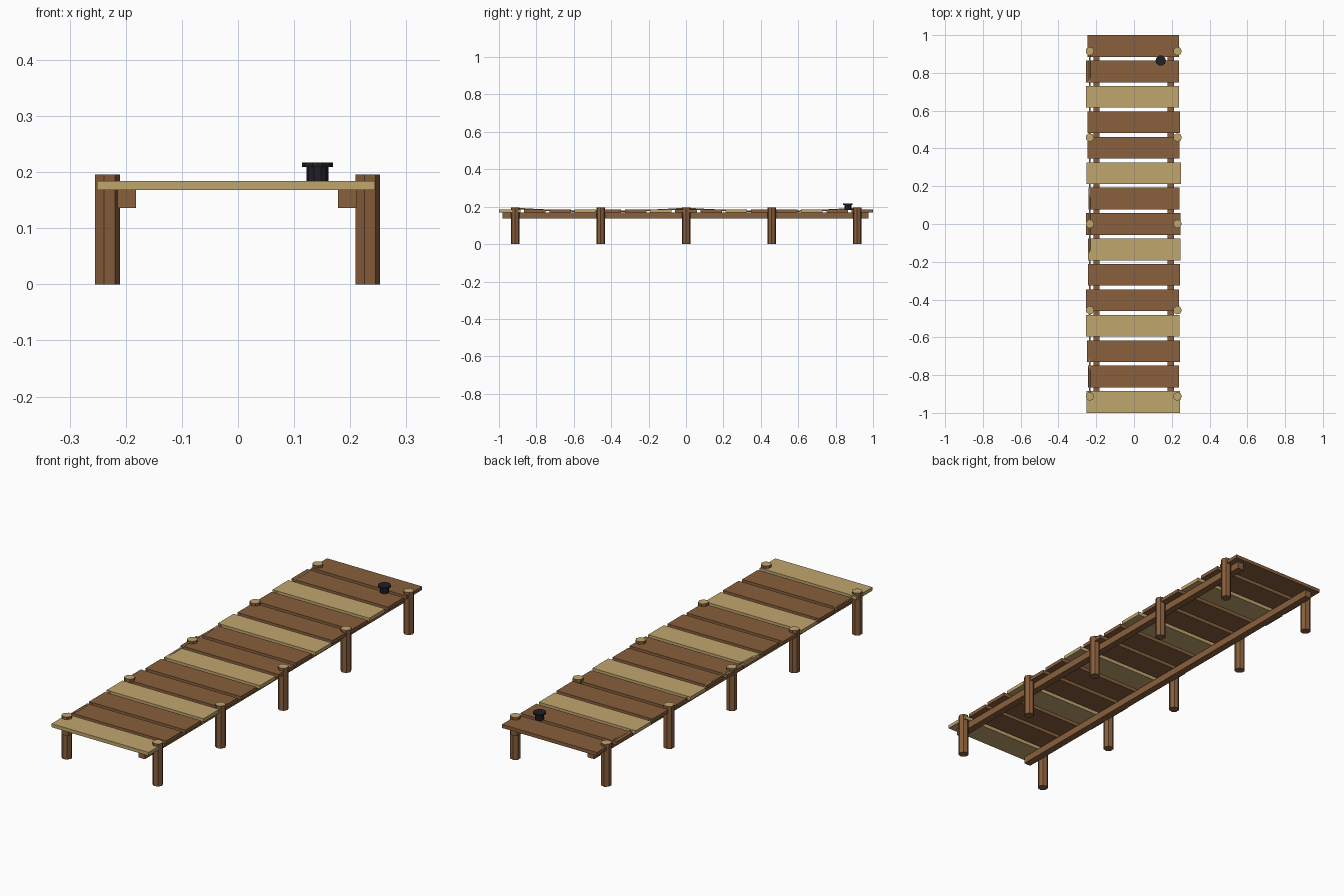
import bpy, bmesh, math

if "Cube" in bpy.data.objects:
    bpy.data.objects.remove(bpy.data.objects["Cube"])

def material(name, rgb):
    m = bpy.data.materials.new(name)
    m.diffuse_color = (*rgb, 1)
    m.use_nodes = True
    m.node_tree.nodes["Principled BSDF"].inputs["Base Color"].default_value = m.diffuse_color
    return m

BROWN = material("brown wood", (0.25, 0.115, 0.046))
TAN = material("pale wood", (0.53, 0.38, 0.155))
IRON = material("dark iron", (0.014, 0.014, 0.022))

def finish(name, bm, *mats):
    me = bpy.data.meshes.new(name)
    bm.to_mesh(me)
    bm.free()
    for m in mats:
        me.materials.append(m)
    ob = bpy.data.objects.new(name, me)
    bpy.context.collection.objects.link(ob)
    return ob

def box(name, lo, hi, mat):
    bm = bmesh.new()
    bmesh.ops.create_cube(bm, size=1)
    for v in bm.verts:
        v.co = [(a + b) / 2 + c * (b - a) for a, b, c in zip(lo, hi, v.co)]
    return finish(name, bm, mat)

def lathe(bm, x, y, sides, profile):
    """Stack flat-sided rings of (radius, z), capped at both ends."""
    rings = [[bm.verts.new((x + r * math.cos(math.tau * k / sides),
                            y + r * math.sin(math.tau * k / sides), z))
              for k in range(sides)] for r, z in profile]
    for a, b in zip(rings, rings[1:]):
        for k in range(sides):
            n = (k + 1) % sides
            bm.faces.new((a[k], a[n], b[n], b[k]))
    bm.faces.new(rings[0][::-1])
    bm.faces.new(rings[-1])

# Deck planks: slightly uneven ends, every third one pale
ENDS = [(-.251, .244), (-.244, .239), (-.248, .243), (-.253, .241), (-.253, .239),
        (-.244, .243), (-.243, .247), (-.253, .247), (-.241, .241), (-.251, .248),
        (-.246, .240), (-.246, .243), (-.255, .239), (-.253, .239), (-.246, .239)]
for i, (left, right) in enumerate(ENDS):
    y = -0.9425 + i * 1.885 / 14
    box(f"deck_plank_{i + 1}", (left, y - 0.0575, 0.168), (right, y + 0.0575, 0.184),
        TAN if i % 3 == 0 else BROWN)

# Long beams under the deck
for side, x in (("left", -0.1985), ("right", 0.1945)):
    box(f"{side}_beam", (x - 0.0165, -0.98, 0.136), (x + 0.0165, 0.976, 0.168), BROWN)

# Seven-sided posts with pale cut tops
for side, x in (("left", -0.2337), ("right", 0.2303)):
    for j in range(5):
        bm = bmesh.new()
        lathe(bm, x, 0.001 + (j - 2) * 0.457, 7, [(0.0231, 0), (0.0231, 0.196)])
        for f in bm.faces:
            f.material_index = int(f.normal.z > 0.5 or f.calc_center_median().z > 0.19)
        bm.normal_update()
        finish(f"{side}_post_{j + 1}", bm, BROWN, TAN)

# Slack rope along the left posts
for s in (-1, 1):
    cu = bpy.data.curves.new("rope", "CURVE")
    cu.dimensions = "3D"
    cu.bevel_depth = 0.004
    cu.bevel_resolution = 0
    cu.use_fill_caps = True
    sp = cu.splines.new("POLY")
    sp.points.add(8)
    for k, p in enumerate(sp.points):
        t = k / 8
        p.co = (-0.2345, s * 0.914 * t, 0.191 - 0.016 * 4 * t * (1 - t), 1)
    cu.materials.append(TAN)
    ob = bpy.data.objects.new("front_rope" if s < 0 else "back_rope", cu)
    bpy.context.collection.objects.link(ob)

# Mooring bollard
bm = bmesh.new()
lathe(bm, 0.1415, 0.865, 10, [(0.0195, 0.183), (0.0195, 0.209), (0.0275, 0.209), (0.0275, 0.217)])
finish("bollard", bm, IRON)
